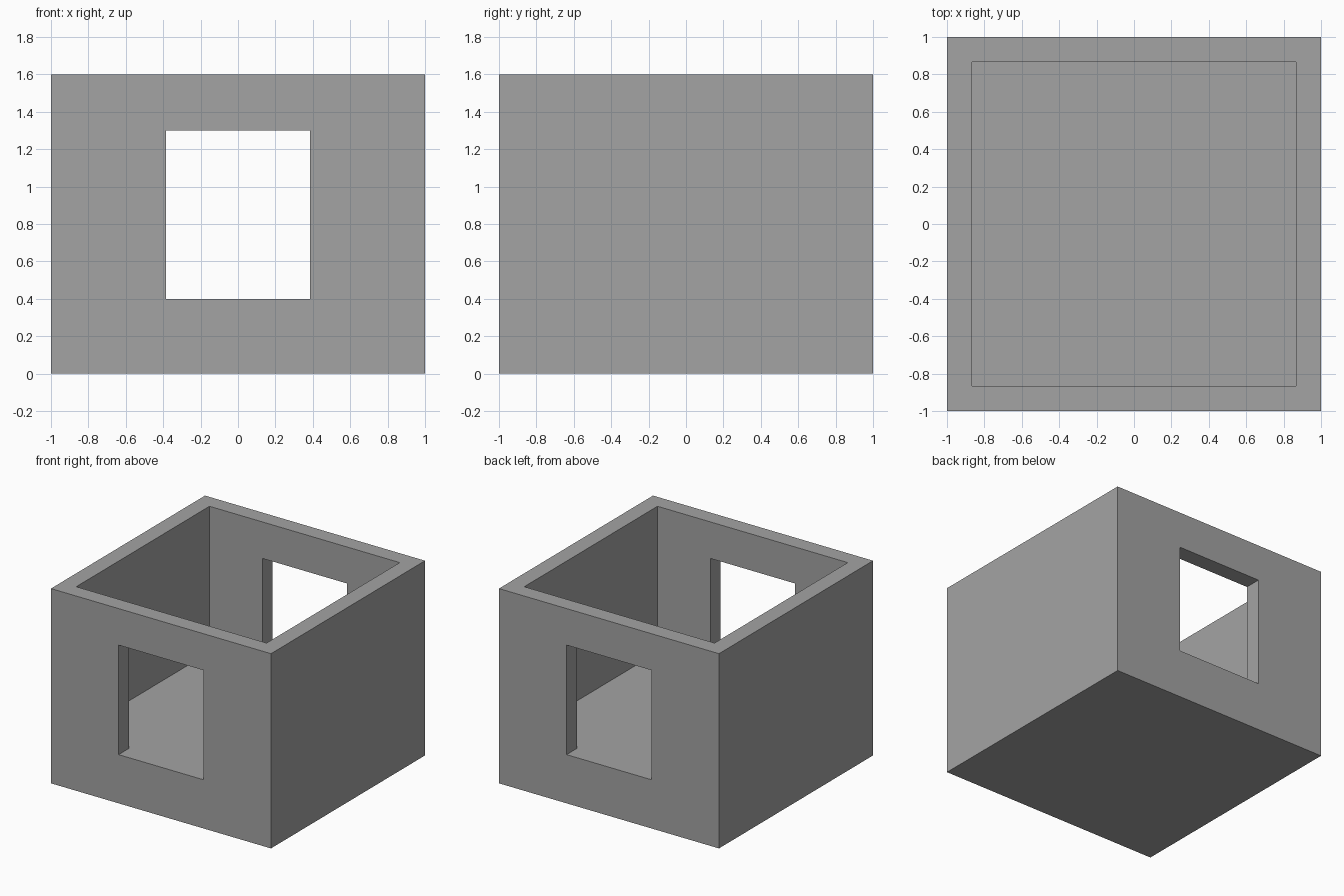
import bpy

# Remove the default cube
default_cube = bpy.data.objects.get("Cube")
if default_cube:
    bpy.data.objects.remove(default_cube, do_unlink=True)

HALF, HEIGHT = 1.0, 1.6          # outer block
INNER = 0.865                    # inner face of the walls
SILL, LINTEL = 0.4, 1.3          # bottom and top of the openings
OPENING = 0.385                  # half width of the openings

# Plain grey for the whole model
grey = bpy.data.materials.new("plain_grey")
grey.use_nodes = True
colour = (0.37, 0.37, 0.37, 1)
grey.diffuse_color = colour
grey.node_tree.nodes["Principled BSDF"].inputs["Base Color"].default_value = colour


def box(name, half_x, half_y, z0, z1):
    """Box centred on the z axis, from z0 to z1."""
    bpy.ops.mesh.primitive_cube_add(size=2, location=(0, 0, 0))
    obj = bpy.context.object
    obj.name = obj.data.name = name
    for v in obj.data.vertices:
        v.co = (v.co.x * half_x, v.co.y * half_y, z1 if v.co.z > 0 else z0)
    obj.data.materials.append(grey)
    return obj


def cut(target, cutter):
    """Subtract the cutter, then discard it."""
    mod = target.modifiers.new(cutter.name, "BOOLEAN")
    mod.operation, mod.solver, mod.object = "DIFFERENCE", "EXACT", cutter
    bpy.context.view_layer.objects.active = target
    bpy.ops.object.modifier_apply(modifier=mod.name)
    bpy.data.objects.remove(cutter, do_unlink=True)


# Walls and thick floor, hollowed from above down to the sill height
room = box("room_shell", HALF, HALF, 0, HEIGHT)
cut(room, box("room_hollow", INNER, INNER, SILL, HEIGHT + 0.5))

# Matching openings through the front and back walls, flush with the floor
cut(room, box("window_opening", OPENING, HALF + 0.5, SILL, LINTEL))
